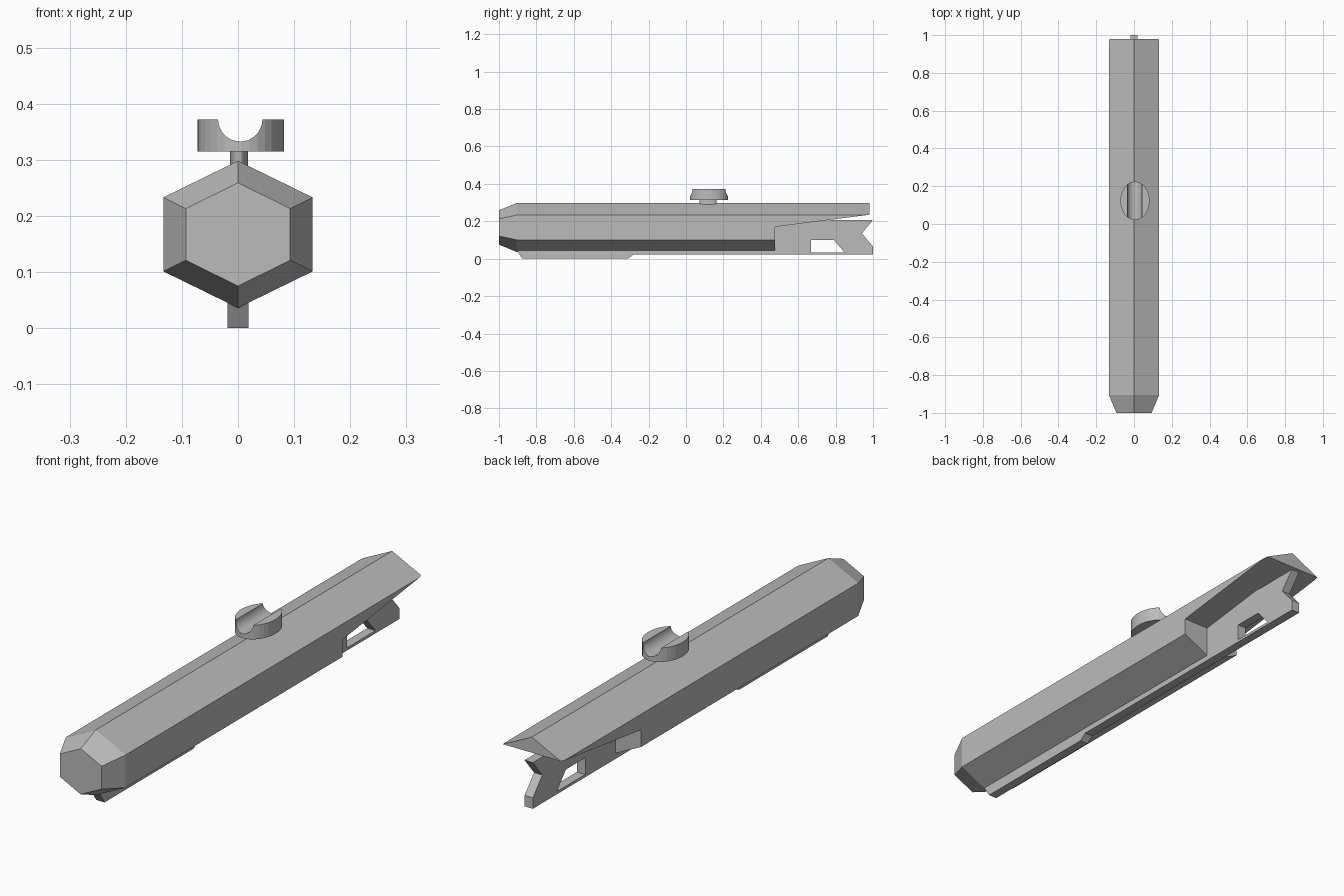
import bpy, bmesh, math
from mathutils import Matrix

if "Cube" in bpy.data.objects:
    bpy.data.objects.remove(bpy.data.objects["Cube"], do_unlink=True)

grey = bpy.data.materials.new("plain grey")
grey.use_nodes = True
grey.diffuse_color = (0.5, 0.5, 0.5, 1)
grey.node_tree.nodes["Principled BSDF"].inputs["Base Color"].default_value = (0.5, 0.5, 0.5, 1)


def finish(name, bm):
    bmesh.ops.recalc_face_normals(bm, faces=bm.faces)
    mesh = bpy.data.meshes.new(name)
    bm.to_mesh(mesh)
    bm.free()
    mesh.materials.append(grey)
    obj = bpy.data.objects.new(name, mesh)
    bpy.context.collection.objects.link(obj)
    return obj


def loft(name, rings):
    """Skin a closed solid through matching rings of points."""
    bm = bmesh.new()
    loops = [[bm.verts.new(p) for p in ring] for ring in rings]
    n = len(loops[0])
    for a, b in zip(loops, loops[1:]):
        for i in range(n):
            j = (i + 1) % n
            bm.faces.new((a[i], a[j], b[j], b[i]))
    bm.faces.new(loops[0])
    bm.faces.new(loops[-1])
    return finish(name, bm)


def plate(name, profile, half):
    """Extrude a side (y, z) profile across x."""
    return loft(name, [[(x, y, z) for y, z in profile] for x in (-half, half)])


def cylinder(name, rx, ry, depth, location, turn=0.0):
    bm = bmesh.new()
    m = (Matrix.Translation(location) @ Matrix.Rotation(turn, 4, 'X')
         @ Matrix.Diagonal((rx, ry, 1, 1)))
    bmesh.ops.create_cone(bm, cap_ends=True, segments=32, radius1=1, radius2=1,
                          depth=depth, matrix=m)
    return finish(name, bm)


def cut(target, cutter):
    cutter.hide_render = True
    mod = target.modifiers.new("cut", 'BOOLEAN')
    mod.operation = 'DIFFERENCE'
    mod.solver = 'EXACT'
    mod.object = cutter
    bpy.context.view_layer.objects.active = target
    bpy.ops.object.modifier_apply(modifier=mod.name)
    bpy.data.objects.remove(cutter, do_unlink=True)


def hexagon(y, width, shoulder, point):
    mid = 0.167
    return [(0, y, mid + point), (width, y, mid + shoulder), (width, y, mid - shoulder),
            (0, y, mid - point), (-width, y, mid - shoulder), (-width, y, mid + shoulder)]


# Hexagonal barrel with tapered nose and an undercut tail
barrel = loft("barrel", [hexagon(-1, 0.093, 0.046, 0.092),
                         hexagon(-0.905, 0.133, 0.066, 0.131),
                         hexagon(0.98, 0.133, 0.066, 0.131)])
cut(barrel, plate("tail_cutter", [(0.475, -0.1), (0.475, 0.17), (0.98, 0.235),
                                  (1.1, 0.25), (1.1, -0.1)], 0.3))

# Keel strip running back into the notched tail fin
keel = plate("keel_and_tail_fin",
             [(-0.905, 0.045), (-0.875, 0), (-0.31, 0), (-0.28, 0.022), (1, 0.022),
              (1, 0.066), (0.94, 0.135), (1, 0.208), (0.42, 0.208), (0.42, 0.06),
              (-0.86, 0.06)], 0.0185)
cut(keel, plate("window_cutter", [(0.667, 0.033), (0.667, 0.1), (0.79, 0.1),
                                  (0.848, 0.033)], 0.1))

# Grooved saddle on a short stem
cylinder("saddle_stem", 0.016, 0.045, 0.05, (0.002, 0.118, 0.295))
saddle = cylinder("saddle", 0.077, 0.102, 0.057, (0.005, 0.123, 0.3435))
cut(saddle, cylinder("groove_cutter", 0.0395, 0.0395, 0.6, (0.004, 0.123, 0.372), math.pi / 2))
